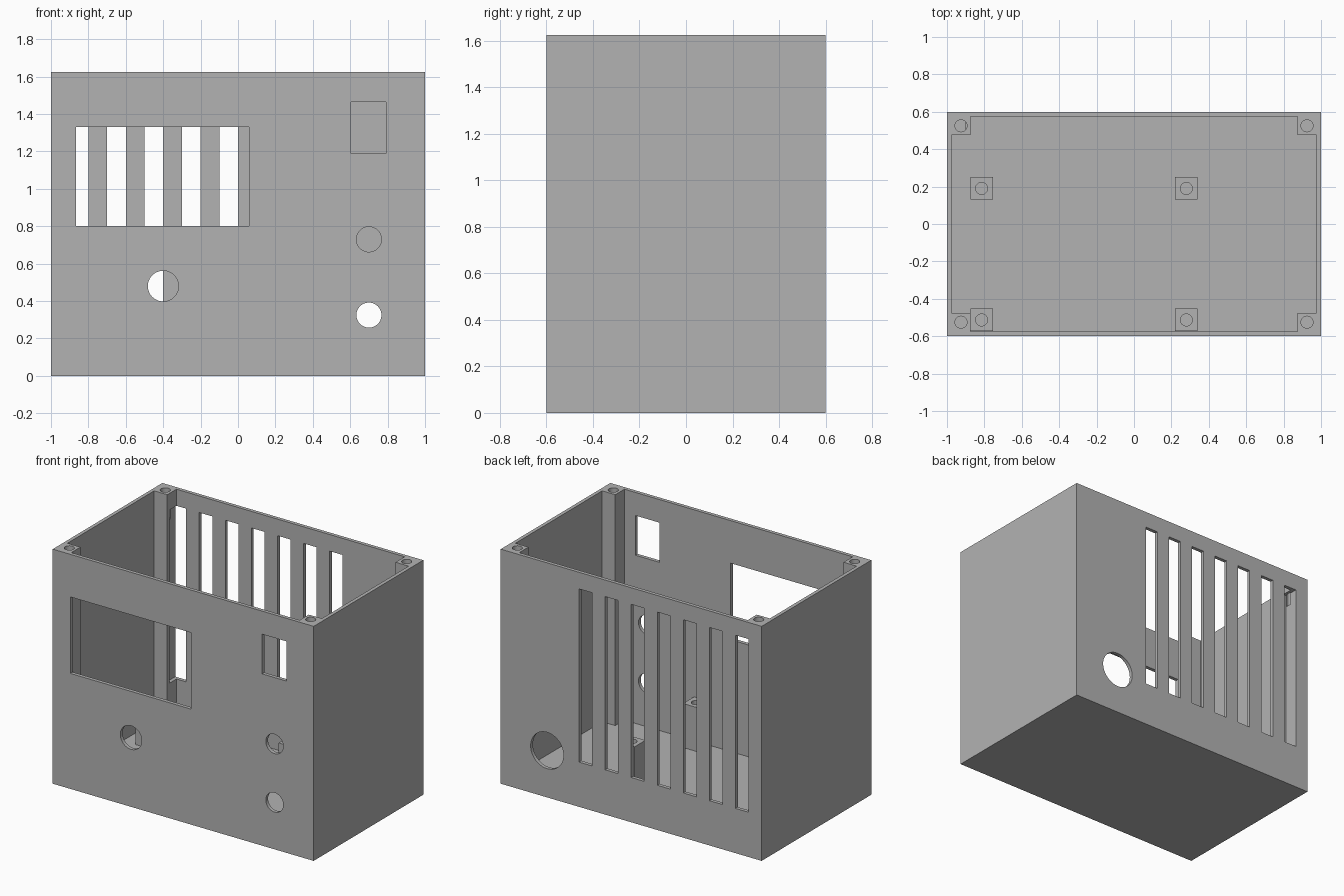
import bpy, bmesh, math
from mathutils import Matrix, Vector

cube = bpy.data.objects.get("Cube")
if cube:
    bpy.data.objects.remove(cube, do_unlink=True)

W, D, H, T = 1.0, 0.6, 1.625, 0.025     # half width, half depth, height, wall
POST = 0.1                              # corner post size inside the walls

grey = bpy.data.materials.new("plain grey")
grey.use_nodes = True
grey.diffuse_color = (0.45, 0.45, 0.45, 1)
grey.node_tree.nodes["Principled BSDF"].inputs["Base Color"].default_value = grey.diffuse_color


def finish(name, bm):
    bmesh.ops.recalc_face_normals(bm, faces=bm.faces)
    mesh = bpy.data.meshes.new(name)
    bm.to_mesh(mesh)
    bm.free()
    mesh.materials.append(grey)
    ob = bpy.data.objects.new(name, mesh)
    bpy.context.collection.objects.link(ob)
    return ob


def add_box(bm, lo, hi):
    lo, hi = Vector(lo), Vector(hi)
    m = Matrix.Translation((lo + hi) / 2) @ Matrix.Diagonal((*(hi - lo), 1))
    bmesh.ops.create_cube(bm, size=1, matrix=m)


def add_cylinder(bm, centre, radius, depth, along_y=False):
    m = Matrix.Translation(centre)
    if along_y:
        m = m @ Matrix.Rotation(math.pi / 2, 4, 'X')
    bmesh.ops.create_cone(bm, cap_ends=True, segments=48, radius1=radius,
                          radius2=radius, depth=depth, matrix=m)


def activate(ob):
    bpy.ops.object.select_all(action='DESELECT')
    ob.select_set(True)
    bpy.context.view_layer.objects.active = ob


def cut(target, bm):
    cutter = finish("cutter", bm)
    cutter.hide_render = True
    mod = target.modifiers.new("cut", 'BOOLEAN')
    mod.operation, mod.solver, mod.object = 'DIFFERENCE', 'EXACT', cutter
    activate(target)
    bpy.ops.object.modifier_apply(modifier=mod.name)
    bpy.data.objects.remove(cutter, do_unlink=True)


# Outer case
bm = bmesh.new()
add_box(bm, (-W, -D, 0), (W, D, H))
case = finish("case", bm)

# Cavity with notched corners, which leaves the corner posts standing
xi, yi = W - T, D - T
quarter = [(xi, yi - POST), (xi - POST, yi - POST), (xi - POST, yi)]
outline = []
for sx, sy in ((1, 1), (-1, 1), (-1, -1), (1, -1)):
    pts = [(x * sx, y * sy) for x, y in quarter]
    outline += pts if sx * sy > 0 else pts[::-1]
bm = bmesh.new()
floor = bm.faces.new([bm.verts.new((x, y, T)) for x, y in outline])
top = bmesh.ops.extrude_face_region(bm, geom=[floor])["geom"]
bmesh.ops.translate(bm, vec=(0, 0, H),
                    verts=[v for v in top if isinstance(v, bmesh.types.BMVert)])
cut(case, bm)

# Vent slots in the back, reaching a little into the corner post
bm = bmesh.new()
for i in range(7):
    x = -0.9 + 0.2 * i
    add_box(bm, (x, 0.5, 0.31), (x + 0.1, D + 0.1, 1.51))
# Round cable opening in the back
add_cylinder(bm, (0.645, D, 0.325), 0.126, 0.15, True)
cut(case, bm)

# Display window, switch window and round control holes in the front
bm = bmesh.new()
add_box(bm, (-0.865, -D - 0.1, 0.8), (0.06, -D + 0.1, 1.33))
add_box(bm, (0.605, -D - 0.1, 1.19), (0.79, -D + 0.1, 1.465))
for x, z, r in ((-0.4, 0.48, 0.082), (0.7, 0.73, 0.067), (0.7, 0.325, 0.067)):
    add_cylinder(bm, (x, -D, z), r, 0.15, True)
cut(case, bm)

# Screw holes in the tops of the corner posts
bm = bmesh.new()
for x in (-0.925, 0.925):
    for y in (-0.525, 0.525):
        add_cylinder(bm, (x, y, H), 0.032, 0.4)
cut(case, bm)

# Square standoffs on the floor, each with a screw hole
parts = [case]
for side, x in (("right", -0.815), ("left", 0.28)):
    for end, y in (("front", -0.513), ("back", 0.19)):
        bm = bmesh.new()
        add_box(bm, (x - 0.06, y - 0.06, T / 2), (x + 0.06, y + 0.06, 0.33))
        standoff = finish(f"{end}_{side}_standoff", bm)
        bm = bmesh.new()
        add_cylinder(bm, (x, y, 0.33), 0.032, 0.4)
        cut(standoff, bm)
        parts.append(standoff)

# Round holes smooth, box edges crisp
for ob in parts:
    activate(ob)
    bpy.ops.object.shade_smooth_by_angle(angle=math.radians(30))
